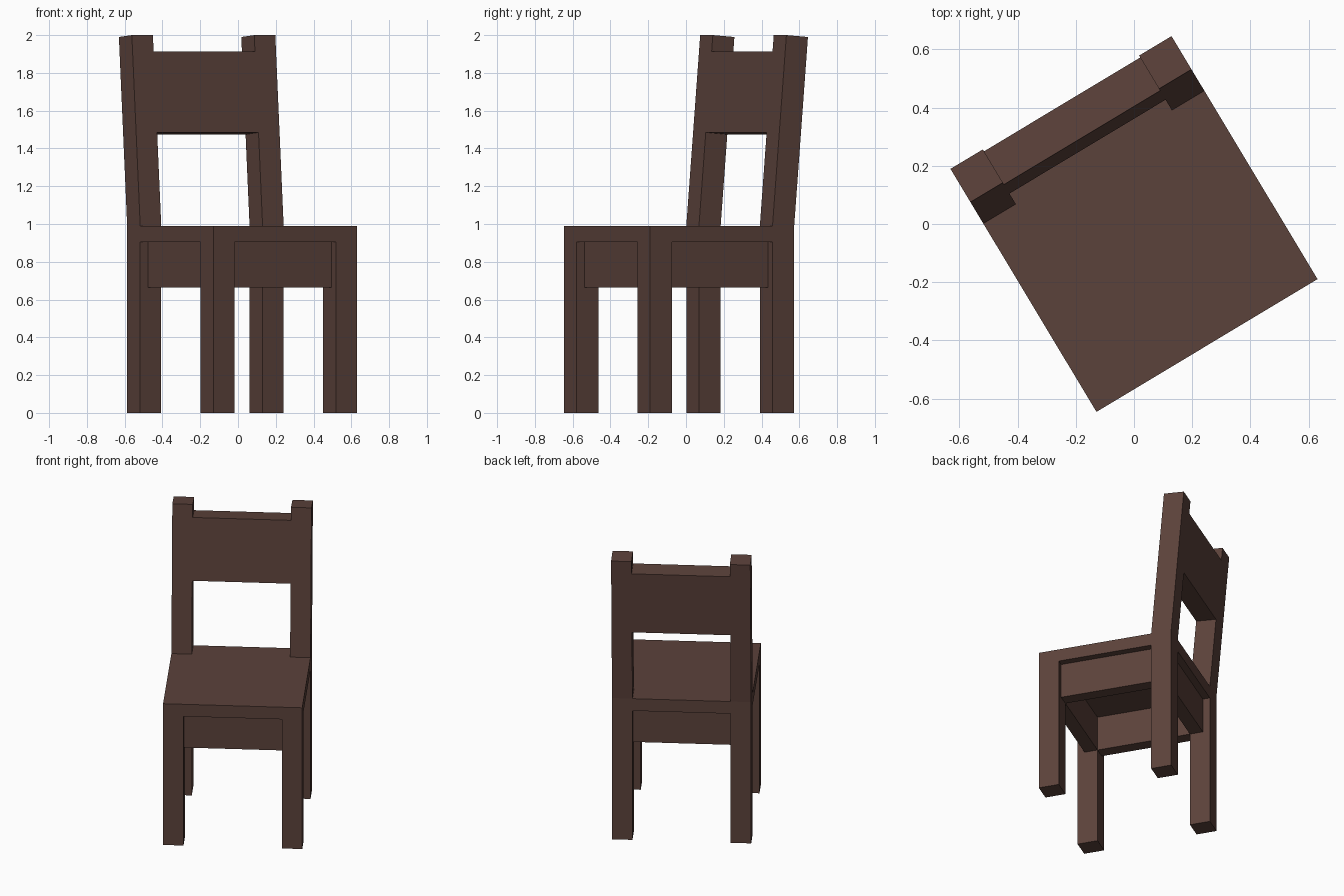
import bpy, bmesh, math

if "Cube" in bpy.data.objects:
    bpy.data.objects.remove(bpy.data.objects["Cube"])

TURN = math.radians(31)      # chair is turned about z
W, F, B = 0.443, -0.487, 0.402   # half width, seat front, seat back
LEG_W, LEG_D = 0.13, 0.134
RECESS = 0.047
SEAT_LO, SEAT_HI, APRON_LO = 0.905, 0.99, 0.665

wood = bpy.data.materials.new("dark brown wood")
wood.diffuse_color = (0.105, 0.054, 0.043, 1)
wood.use_nodes = True
wood.node_tree.nodes["Principled BSDF"].inputs["Base Color"].default_value = wood.diffuse_color


def extrude(name, profile, x0, x1):
    """Extrude a (y, z) profile from x0 to x1."""
    bm = bmesh.new()
    face = bm.faces.new([bm.verts.new((x0, y, z)) for y, z in profile])
    new = bmesh.ops.extrude_face_region(bm, geom=[face])["geom"]
    verts = [g for g in new if isinstance(g, bmesh.types.BMVert)]
    bmesh.ops.translate(bm, verts=verts, vec=(x1 - x0, 0, 0))
    bmesh.ops.recalc_face_normals(bm, faces=bm.faces[:])
    mesh = bpy.data.meshes.new(name)
    bm.to_mesh(mesh)
    bm.free()
    mesh.materials.append(wood)
    ob = bpy.data.objects.new(name, mesh)
    ob.rotation_euler.z = TURN
    bpy.context.collection.objects.link(ob)
    return ob


def box(name, x0, x1, y0, y1, z0, z1):
    return extrude(name, [(y0, z0), (y1, z0), (y1, z1), (y0, z1)], x0, x1)


def lean(z):
    """Backward shift of the backrest at height z."""
    return 0.085 * (z - SEAT_HI)


def leaning(name, x0, x1, front_lo, back_lo, front_hi, back_hi):
    f = B - LEG_D
    extrude(name, [(f + lean(front_lo), front_lo), (B + lean(back_lo), back_lo),
                   (B + lean(back_hi), back_hi), (f + lean(front_hi), front_hi)], x0, x1)


inner = W - LEG_W

# Seat slab
box("seat", -W, W, F, B, SEAT_LO, SEAT_HI)

# Legs, side aprons and leaning back posts, left and right
for side, s in (("left", -1), ("right", 1)):
    a, b = sorted((s * inner, s * W))
    box(f"front_leg_{side}", a, b, F, F + LEG_D, 0, SEAT_LO)
    box(f"rear_leg_{side}", a, b, B - LEG_D, B, 0, SEAT_LO)
    c, d = sorted((s * inner, s * (W - RECESS)))
    box(f"side_apron_{side}", c, d, F + LEG_D, B - LEG_D, APRON_LO, SEAT_LO)
    leaning(f"back_post_{side}", a, b, SEAT_HI, SEAT_HI, 2.0, 1.99)

# Front and rear aprons, set back from the leg faces
box("front_apron", -inner, inner, F + RECESS, F + LEG_D, APRON_LO, SEAT_LO)
box("rear_apron", -inner, inner, B - LEG_D, B - RECESS, APRON_LO, SEAT_LO)

# Backrest panel between the posts
leaning("backrest_panel", -inner, inner, 1.485, 1.474, 1.912, 1.901)
